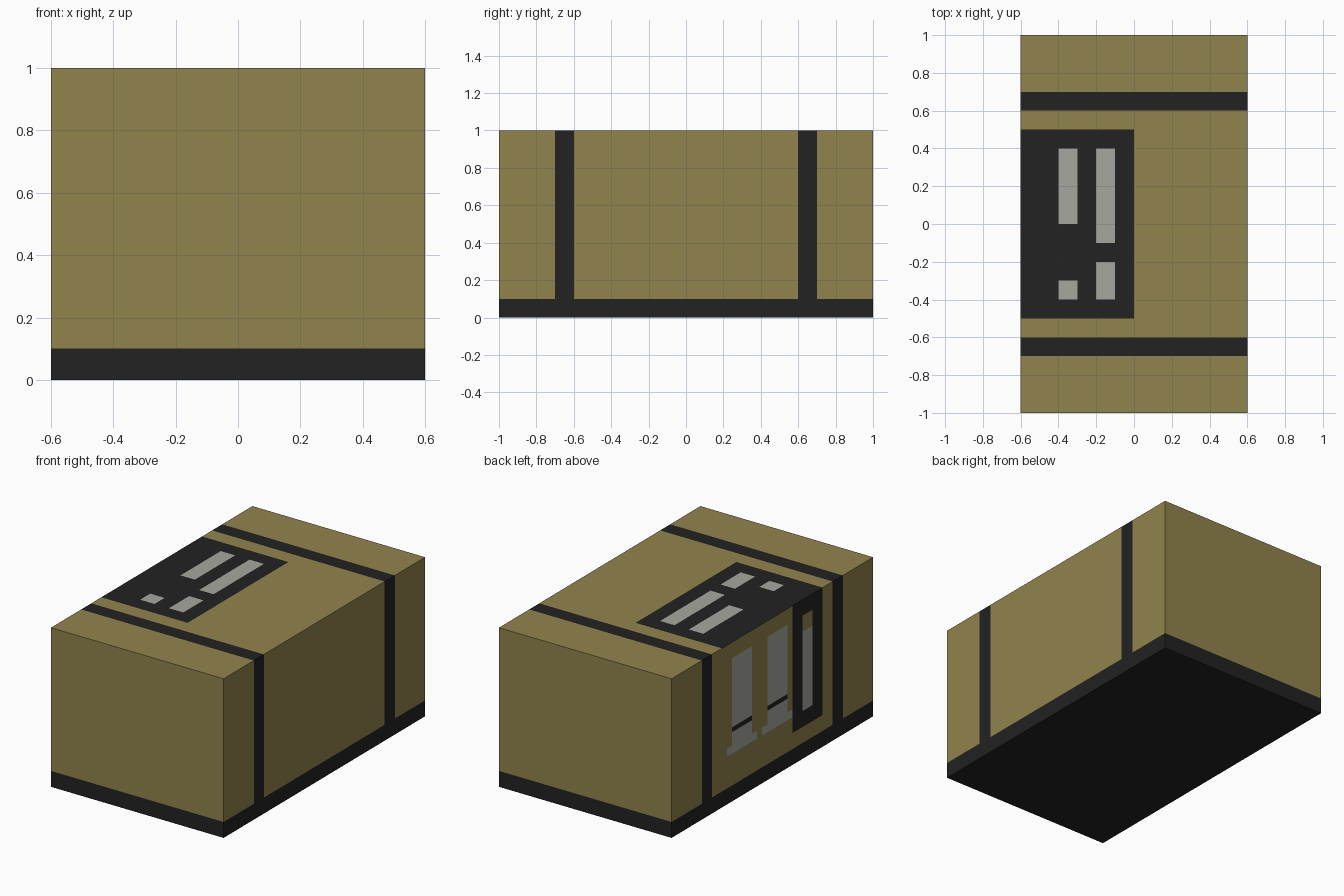
import bpy, bmesh
from mathutils import Vector

if "Cube" in bpy.data.objects:
    bpy.data.objects.remove(bpy.data.objects["Cube"])

def material(name, rgb):
    m = bpy.data.materials.new(name)
    m.diffuse_color = (*rgb, 1)
    m.use_nodes = True
    m.node_tree.nodes["Principled BSDF"].inputs["Base Color"].default_value = m.diffuse_color
    return m

OLIVE, DARK, GREY = 0, 1, 2
mats = [material("olive", (0.283, 0.227, 0.074)),
        material("near black", (0.016, 0.016, 0.016)),
        material("light grey", (0.39, 0.39, 0.35))]

# Painted patches on the top: (x0, x1, y0, y1, colour), later ones win
top = [(-0.6, 0.6, -0.7, -0.6, DARK), (-0.6, 0.6, 0.6, 0.7, DARK),
       (-0.6, 0.0, -0.5, 0.5, DARK),
       (-0.4, -0.3, 0.0, 0.4, GREY), (-0.4, -0.3, -0.4, -0.3, GREY),
       (-0.2, -0.1, -0.1, 0.4, GREY), (-0.2, -0.1, -0.4, -0.2, GREY)]

# Straps and base on both long sides: (y0, y1, z0, z1, colour)
side = [(-0.7, -0.6, 0, 1, DARK), (0.6, 0.7, 0, 1, DARK), (-1, 1, 0, 0.1, DARK)]

# Left side adds a dark panel and two footed bars with a dark line
left = side + [(-0.5, -0.2, 0.2, 1, DARK), (-0.4, -0.3, 0.3, 0.8, GREY),
               (-0.4, -0.3, 0.8, 0.9, OLIVE)]
for c in (0.3, -0.05):
    left += [(c - 0.1, c + 0.1, 0.35, 0.9, GREY),
             (c - 0.15, c + 0.15, 0.3, 0.35, GREY),
             (c - 0.1, c + 0.1, 0.435, 0.465, DARK)]
ends = [(-0.6, 0.6, 0, 0.1, DARK)]

def pick(patches, u, v):
    colour = OLIVE
    for a, b, c, d, col in patches:
        if a < u < b and c < v < d:
            colour = col
    return colour

def painted_face(bm, origin, u_axis, v_axis, u_range, v_range, patches):
    """Flat wall cut along the patch borders and coloured by patch."""
    us = sorted({round(p, 4) for q in patches for p in q[:2]} | set(u_range))
    vs = sorted({round(p, 4) for q in patches for p in q[2:4]} | set(v_range))
    o, ua, va = Vector(origin), Vector(u_axis), Vector(v_axis)
    for u0, u1 in zip(us, us[1:]):
        for v0, v1 in zip(vs, vs[1:]):
            f = bm.faces.new([bm.verts.new(o + ua * u + va * v) for u, v in
                              ((u0, v0), (u1, v0), (u1, v1), (u0, v1))])
            f.material_index = pick(patches, (u0 + u1) / 2, (v0 + v1) / 2)

X, Y, Z = (1, 0, 0), (0, 1, 0), (0, 0, 1)
bm = bmesh.new()
painted_face(bm, (0, 0, 1), X, Y, (-0.6, 0.6), (-1, 1), top)
painted_face(bm, (0, 0, 0), X, Y, (-0.6, 0.6), (-1, 1), [(-0.6, 0.6, -1, 1, DARK)])
painted_face(bm, (0.6, 0, 0), Y, Z, (-1, 1), (0, 1), side)
painted_face(bm, (-0.6, 0, 0), Y, Z, (-1, 1), (0, 1), left)
for y in (-1, 1):
    painted_face(bm, (0, y, 0), X, Z, (-0.6, 0.6), (0, 1), ends)

# Point every wall outwards from the box centre
for f in bm.faces:
    f.normal_update()
    if f.normal.dot(f.calc_center_median() - Vector((0, 0, 0.5))) < 0:
        f.normal_flip()
bmesh.ops.remove_doubles(bm, verts=bm.verts[:], dist=0.0001)

mesh = bpy.data.meshes.new("crate_body")
bm.to_mesh(mesh)
bm.free()
for m in mats:
    mesh.materials.append(m)
bpy.context.collection.objects.link(bpy.data.objects.new("crate_body", mesh))
